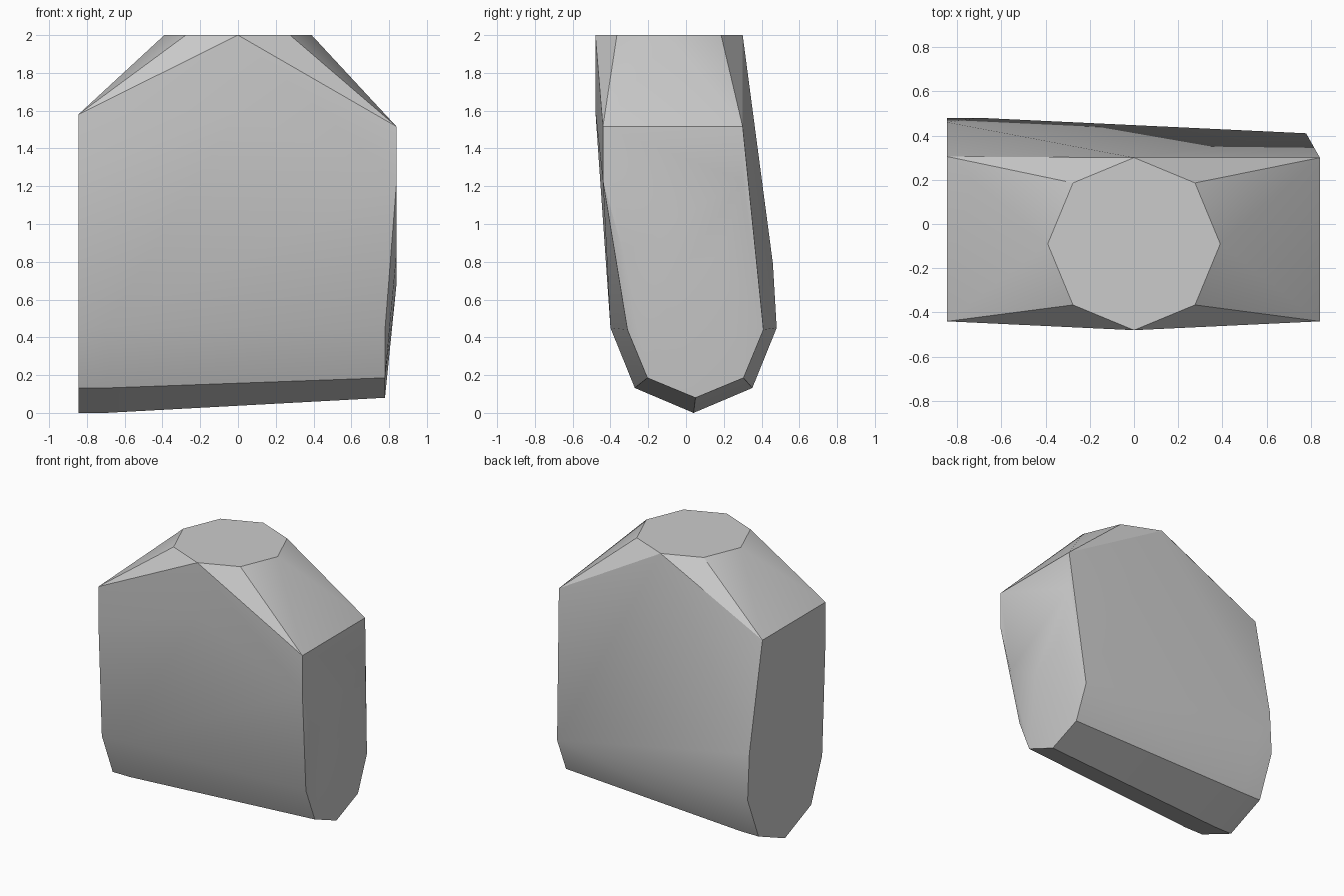
import bpy
import bmesh
from math import cos, sin, radians, pi

cube = bpy.data.objects.get("Cube")
if cube:
    bpy.data.objects.remove(cube, do_unlink=True)


def ring(cx, cy, rx, ry, steps):
    """Points of an eight-sided ellipse, one for each step given."""
    return [(cx + rx * cos(i * pi / 4), cy + ry * sin(i * pi / 4)) for i in steps]


points = []

# Round top collar, an octagonal prism
for z in (1.6, 2.0):
    points += [(x, y, z) for x, y in ring(0, -0.09, 0.39, 0.39, range(8))]

# Left and right shoulders
points += [(0.84, y, 1.515) for y in (-0.44, 0.30)]
points += [(-0.845, y, 1.58) for y in (-0.44, 0.305)]
points += [(-0.845, -0.44, 1.3)]
points += [(0.84, y, z) for y, z in ring(-0.07, 1.23, 0.37, 0.54, range(4, 9))]

# Rounded lower ends, the large one with a short straight run
lower = range(4, 9)
for x in (-0.845, -0.70):
    points += [(x, y, z) for y, z in ring(0.04, 0.45, 0.44, 0.45, lower)]
points += [(0.778, y, z) for y, z in ring(0.05, 0.44, 0.36, 0.36, lower)]
points += [(-0.845, 0.46, 0.79), (0.785, 0.385, 0.70)]

# Stretch one faceted skin over the sections
bm = bmesh.new()
for p in points:
    bm.verts.new(p)
hull = bmesh.ops.convex_hull(bm, input=bm.verts[:])
loose = {g for g in hull["geom_interior"] + hull["geom_unused"]
         if isinstance(g, bmesh.types.BMVert)}
bmesh.ops.delete(bm, geom=list(loose), context="VERTS")
bmesh.ops.dissolve_limit(bm, angle_limit=radians(0.5),
                         verts=bm.verts[:], edges=bm.edges[:])
bmesh.ops.recalc_face_normals(bm, faces=bm.faces[:])
mesh = bpy.data.meshes.new("body_shell")
bm.to_mesh(mesh)
bm.free()

body = bpy.data.objects.new("body_shell", mesh)
bpy.context.collection.objects.link(body)

# Plain grey finish
grey = bpy.data.materials.new("light_grey")
grey.use_nodes = True
colour = (0.6, 0.6, 0.6, 1.0)
grey.diffuse_color = colour
grey.node_tree.nodes["Principled BSDF"].inputs["Base Color"].default_value = colour
mesh.materials.append(grey)

bpy.ops.object.select_all(action="DESELECT")
body.select_set(True)
bpy.context.view_layer.objects.active = body
bpy.ops.object.shade_smooth_by_angle(angle=radians(30))
